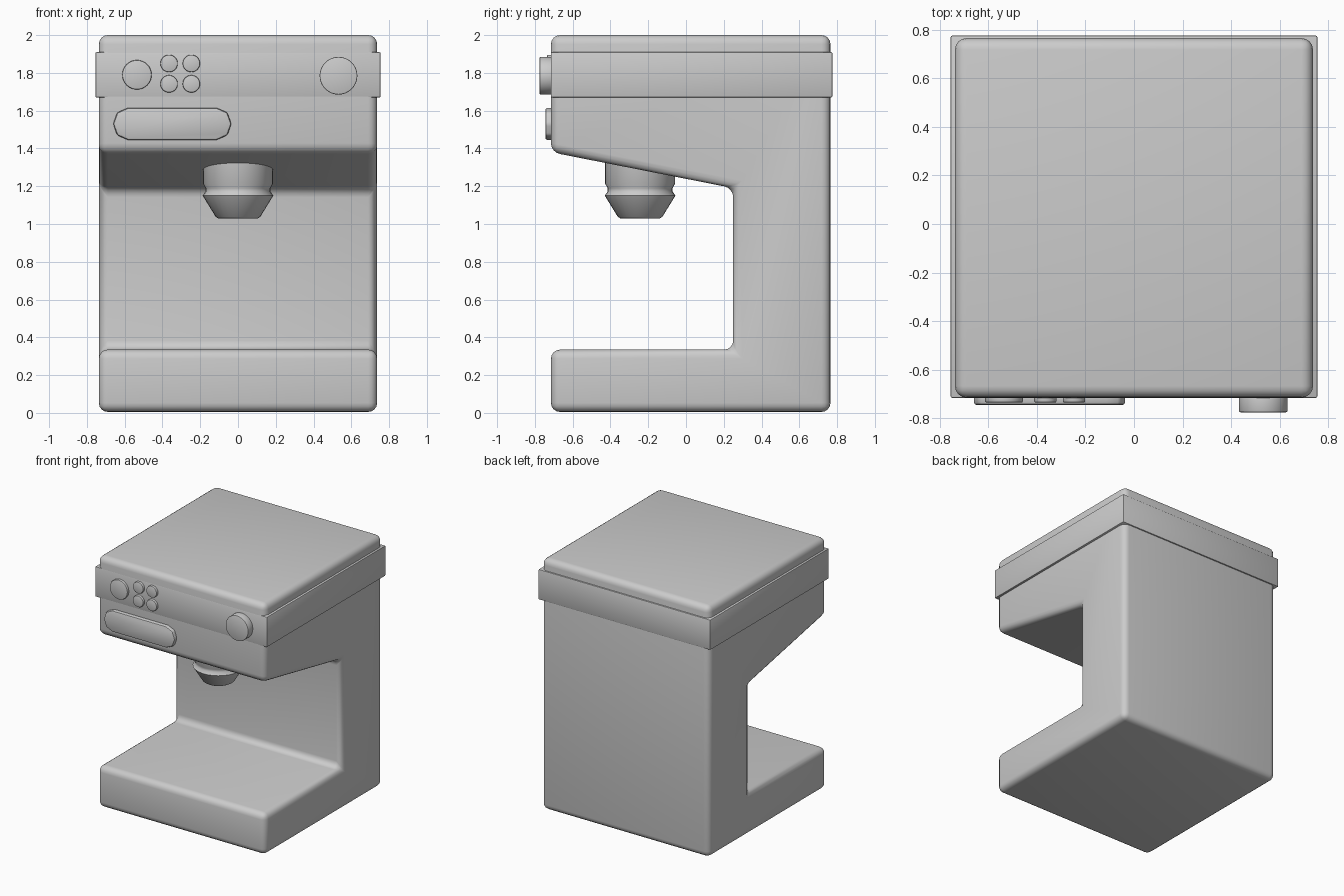
import bpy, bmesh, math
from mathutils import Matrix, Vector

cube = bpy.data.objects.get("Cube")
if cube:
    bpy.data.objects.remove(cube, do_unlink=True)

grey = bpy.data.materials.new("light_grey")
grey.use_nodes = True
COLOUR = (0.6, 0.6, 0.6, 1)
grey.diffuse_color = COLOUR
grey.node_tree.nodes["Principled BSDF"].inputs["Base Color"].default_value = COLOUR


def finish(name, bm, bevel=0, segments=2):
    """Turn a bmesh into a smooth-shaded object with rounded edges."""
    bmesh.ops.recalc_face_normals(bm, faces=bm.faces)
    mesh = bpy.data.meshes.new(name)
    bm.to_mesh(mesh)
    bm.free()
    mesh.materials.append(grey)
    obj = bpy.data.objects.new(name, mesh)
    bpy.context.collection.objects.link(obj)
    bpy.ops.object.select_all(action="DESELECT")
    obj.select_set(True)
    bpy.context.view_layer.objects.active = obj
    if bevel:
        mod = obj.modifiers.new("rounded_edges", "BEVEL")
        mod.width = bevel
        mod.segments = segments
        mod.limit_method = "ANGLE"
        mod.angle_limit = math.radians(30)
        bpy.ops.object.modifier_apply(modifier=mod.name)
    bpy.ops.object.shade_smooth_by_angle(angle=math.radians(35))
    return obj


def prism(name, outline, depth, bevel, segments=2):
    """Extrude a closed outline of 3D points along a vector."""
    bm = bmesh.new()
    face = bm.faces.new([bm.verts.new(p) for p in outline])
    new = bmesh.ops.extrude_face_region(bm, geom=[face])["geom"]
    moved = [g for g in new if isinstance(g, bmesh.types.BMVert)]
    bmesh.ops.translate(bm, verts=moved, vec=Vector(depth))
    return finish(name, bm, bevel, segments)


def disc(name, x, z, radius, front):
    """Round control standing out from the front face."""
    bm = bmesh.new()
    back = -0.69
    place = Matrix.Translation((x, (front + back) / 2, z)) @ Matrix.Rotation(math.pi / 2, 4, "X")
    bmesh.ops.create_cone(bm, cap_ends=True, segments=32, radius1=radius,
                          radius2=radius, depth=back - front, matrix=place)
    return finish(name, bm, 0.006)


# C-shaped body: base tray, rear column and overhanging head
side = [(-0.715, 0.005), (0.765, 0.005), (0.765, 2), (-0.715, 2),
        (-0.715, 1.38), (0.25, 1.19), (0.25, 0.335), (-0.715, 0.335)]
half = 0.737
prism("body", [(-half, y, z) for y, z in side], (2 * half, 0, 0), 0.048, 4)

# Band around the head
bx, front, back = 0.755, -0.716, 0.775
prism("control_band", [(-bx, front, 1.67), (bx, front, 1.67), (bx, back, 1.67), (-bx, back, 1.67)],
      (0, 0, 0.24), 0.007)

# Brewing spout, turned from a profile
bm = bmesh.new()
profile = [(0, 1.03), (0.105, 1.03), (0.118, 1.038), (0.187, 1.15), (0.172, 1.172),
           (0.172, 1.19), (0.186, 1.215), (0.186, 1.4), (0, 1.4)]
verts = [bm.verts.new((r, 0, z)) for r, z in profile]
edges = [bm.edges.new(pair) for pair in zip(verts, verts[1:])]
bmesh.ops.spin(bm, geom=verts + edges, cent=(0, 0, 0), axis=(0, 0, 1),
               angle=2 * math.pi, steps=32)
bmesh.ops.remove_doubles(bm, verts=bm.verts, dist=0.0005)
bmesh.ops.translate(bm, verts=bm.verts, vec=(0, -0.243, 0))
finish("brewing_spout", bm)

# Front controls
disc("power_button", -0.535, 1.79, 0.078, -0.735)
for i, x in enumerate((-0.365, -0.247)):
    for j, z in enumerate((1.85, 1.742)):
        disc(f"small_button_{i}_{j}", x, z, 0.046, -0.735)
disc("steam_knob", 0.532, 1.785, 0.1, -0.775)

# Long faceted badge plate below the band
quarter = [(0.235, 0.085), (0.292, 0.06), (0.313, 0)]
right = quarter[::-1] + [(x, -z) for x, z in quarter[:2]][::-1]
right = [(x, -z) for x, z in quarter] + [(x, z) for x, z in quarter[1::-1]]
outline = right + [(-x, -z) for x, z in right]
prism("front_plate", [(-0.348 + x, -0.69, 1.53 + z) for x, z in outline],
      (0, -0.055, 0), 0.012)
